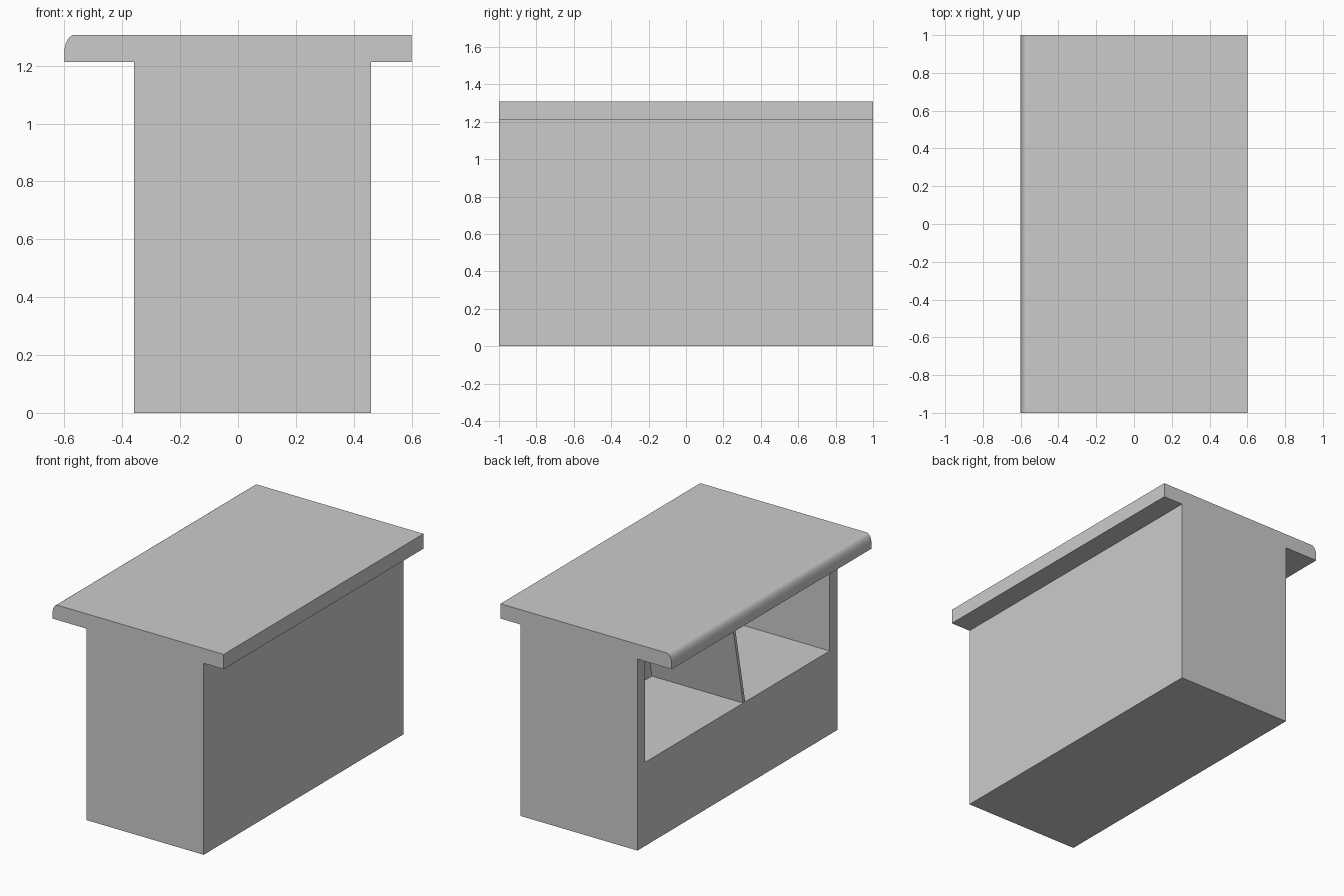
import bpy, bmesh, math
from mathutils import Matrix, Vector

if "Cube" in bpy.data.objects:
    bpy.data.objects.remove(bpy.data.objects["Cube"], do_unlink=True)

grey = bpy.data.materials.new("plain grey")
grey.use_nodes = True
colour = (0.6, 0.6, 0.6, 1)
grey.diffuse_color = colour
grey.node_tree.nodes["Principled BSDF"].inputs["Base Color"].default_value = colour


def finish(name, bm):
    bmesh.ops.recalc_face_normals(bm, faces=bm.faces)
    mesh = bpy.data.meshes.new(name)
    bm.to_mesh(mesh)
    bm.free()
    mesh.materials.append(grey)
    obj = bpy.data.objects.new(name, mesh)
    bpy.context.collection.objects.link(obj)
    return obj


def extrude_profile(name, points, y0, y1):
    """Extrude an (x, z) outline along y."""
    bm = bmesh.new()
    face = bm.faces.new([bm.verts.new((x, y0, z)) for x, z in points])
    moved = bmesh.ops.extrude_face_region(bm, geom=[face])["geom"]
    verts = [v for v in moved if isinstance(v, bmesh.types.BMVert)]
    bmesh.ops.translate(bm, verts=verts, vec=Vector((0, y1 - y0, 0)))
    return finish(name, bm)


def rectangle(x0, x1, z0, z1):
    return [(x0, z0), (x1, z0), (x1, z1), (x0, z1)]


FRONT, REAR = -0.36, 0.46      # cabinet faces along x
NICHE_BACK = 0.28
SHELF, UNDER, TOP = 0.53, 1.213, 1.307

# Cabinet with an open niche
cabinet = extrude_profile("cabinet", rectangle(FRONT, REAR, 0, UNDER), -1, 1)
cutter = extrude_profile("niche_cutter",
                         rectangle(FRONT - 0.2, NICHE_BACK, SHELF, TOP + 0.1), -0.924, 0.924)
cutter.hide_render = True
cut = cabinet.modifiers.new("niche", "BOOLEAN")
cut.operation = "DIFFERENCE"
cut.solver = "EXACT"
cut.object = cutter
bpy.context.view_layer.objects.active = cabinet
bpy.ops.object.modifier_apply(modifier=cut.name)
bpy.data.objects.remove(cutter, do_unlink=True)

# Worktop with one rounded long edge
nose = [(-0.6 + 0.035 * (1 - math.cos(a)), TOP - 0.06 * (1 - math.sin(a)))
        for a in (math.radians(15 * i) for i in range(7))]
extrude_profile("worktop", [(0.6, UNDER), (-0.6, UNDER)] + nose + [(0.6, TOP)], -1, 1)

# Leaning divider inside the niche, sheared so that its ends meet shelf and worktop
divider = extrude_profile("divider", rectangle(FRONT, NICHE_BACK, SHELF, UNDER), -0.01, 0.01)
middle = (SHELF + UNDER) / 2
for v in divider.data.vertices:
    v.co.y += 0.2 * (v.co.z - middle)
